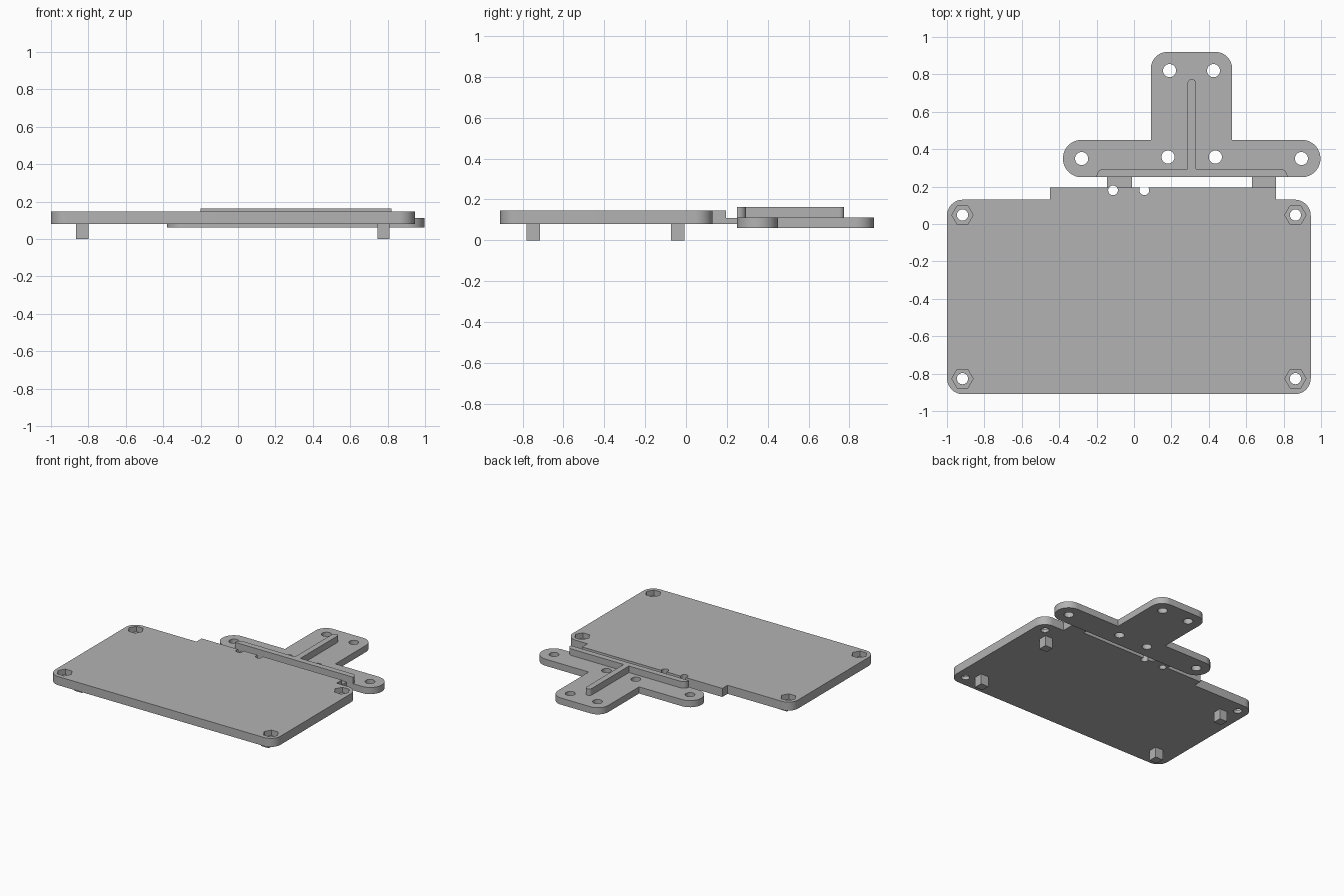
import bpy, bmesh, math
from mathutils import Vector

cube = bpy.data.objects.get("Cube")
if cube:
    bpy.data.objects.remove(cube, do_unlink=True)

grey = bpy.data.materials.new("plain grey")
grey.use_nodes = True
COLOUR = (0.45, 0.45, 0.45, 1)
grey.diffuse_color = COLOUR
grey.node_tree.nodes["Principled BSDF"].inputs["Base Color"].default_value = COLOUR


def rounded(corners, steps=12):
    """Outline from (x, y, radius) corners, each rounded by a tangent arc."""
    out = []
    for i, (x, y, r) in enumerate(corners):
        p = Vector((x, y))
        if r == 0:
            out.append(p)
            continue
        a = (Vector(corners[i - 1][:2]) - p).normalized()
        b = (Vector(corners[(i + 1) % len(corners)][:2]) - p).normalized()
        c = p + (a + b) * r  # all corners are right angles
        for k in range(steps + 1):
            t = k / steps * math.pi / 2
            out.append(c - b * r * math.cos(t) - a * r * math.sin(t))
    return out


def circle(x, y, r, sides=32):
    return [Vector((x + r * math.cos(2 * math.pi * k / sides),
                    y + r * math.sin(2 * math.pi * k / sides))) for k in range(sides)]


def box(x0, x1, y0, y1):
    return rounded([(x0, y0, 0), (x1, y0, 0), (x1, y1, 0), (x0, y1, 0)])


def prism(name, outlines, z0, z1):
    """Extrude separate closed outlines between two heights."""
    bm = bmesh.new()
    for outline in outlines:
        face = bm.faces.new([bm.verts.new((p.x, p.y, z0)) for p in outline])
        top = bmesh.ops.extrude_face_region(bm, geom=[face])["geom"]
        bmesh.ops.translate(bm, vec=(0, 0, z1 - z0),
                            verts=[v for v in top if isinstance(v, bmesh.types.BMVert)])
    bmesh.ops.remove_doubles(bm, verts=bm.verts, dist=1e-5)
    bmesh.ops.recalc_face_normals(bm, faces=bm.faces)
    mesh = bpy.data.meshes.new(name)
    bm.to_mesh(mesh)
    bm.free()
    mesh.materials.append(grey)
    ob = bpy.data.objects.new(name, mesh)
    bpy.context.collection.objects.link(ob)
    return ob


def select(ob):
    bpy.ops.object.select_all(action="DESELECT")
    ob.select_set(True)
    bpy.context.view_layer.objects.active = ob


def cut(ob, outlines, z0=-0.5, z1=0.5):
    cutter = prism("cutter", outlines, z0, z1)
    cutter.hide_render = True
    mod = ob.modifiers.new("cut", "BOOLEAN")
    mod.operation, mod.solver, mod.object = "DIFFERENCE", "EXACT", cutter
    select(ob)
    bpy.ops.object.modifier_apply(modifier=mod.name)
    bpy.data.objects.remove(cutter, do_unlink=True)


def shade(ob):
    select(ob)
    bpy.ops.object.shade_smooth_by_angle(angle=math.radians(30))


# Heights shared by the parts
PLATE_LOW, PLATE_TOP = 0.08, 0.147
BRACKET_LOW, BRACKET_TOP, RIB_TOP = 0.06, 0.112, 0.163
LIP_Y, BAR_Y = 0.195, 0.25

# Base plate with a raised back lip
R = 0.085
plate = prism("base_plate", [rounded([
    (-1, -0.91, R), (0.945, -0.91, R), (0.945, 0.13, R), (0.76, 0.13, 0),
    (0.76, LIP_Y, 0), (-0.45, LIP_Y, 0), (-0.45, 0.13, 0), (-1, 0.13, R)])],
    PLATE_LOW, PLATE_TOP)

# Corner screw holes with hexagonal nut pockets
screws = [(x, y) for x in (-0.917, 0.863) for y in (-0.827, 0.048)]
cut(plate, [circle(x, y, 0.03) for x, y in screws])
cut(plate, [circle(x, y, 0.057, 6) for x, y in screws], 0.105)

# Small wire holes across the lip edge
wire_holes = [circle(x, 0.18, 0.026) for x in (-0.112, 0.055)]
cut(plate, wire_holes)
shade(plate)

# Tabs joining the plate to the bracket
tabs = prism("joining_tabs", [box(-0.145, -0.01, LIP_Y, BAR_Y),
                              box(0.63, 0.76, LIP_Y, BAR_Y)], PLATE_LOW, BRACKET_TOP - 0.003)
cut(tabs, wire_holes)
shade(tabs)

# T-shaped bracket
bracket = prism("bracket", [rounded([
    (-0.38, BAR_Y, 0.1), (0.997, BAR_Y, 0.1), (0.997, 0.45, 0.1), (0.525, 0.45, 0),
    (0.525, 0.92, 0.09), (0.09, 0.92, 0.09), (0.09, 0.45, 0), (-0.38, 0.45, 0.1)])],
    BRACKET_LOW, BRACKET_TOP)
cut(bracket, [circle(x, y, 0.035) for x, y in (
    (0.19, 0.82), (0.425, 0.82), (0.182, 0.358), (0.435, 0.358), (-0.28, 0.35), (0.895, 0.35))])
shade(bracket)

# T-shaped stiffening rib on the bracket
rib = prism("bracket_rib", [rounded([
    (-0.2, BAR_Y, 0), (0.82, BAR_Y, 0), (0.82, 0.295, 0.04), (0.332, 0.295, 0),
    (0.332, 0.775, 0.023), (0.286, 0.775, 0.023), (0.286, 0.295, 0), (-0.2, 0.295, 0.04)])],
    BRACKET_TOP, RIB_TOP)
shade(rib)

# Square feet under the plate
for side, x in (("right", -0.833), ("left", 0.778)):
    for end, y in (("front", -0.748), ("back", -0.041)):
        h = 0.033
        prism(f"{end}_{side}_foot", [box(x - h, x + h, y - h, y + h)], 0, PLATE_LOW)
